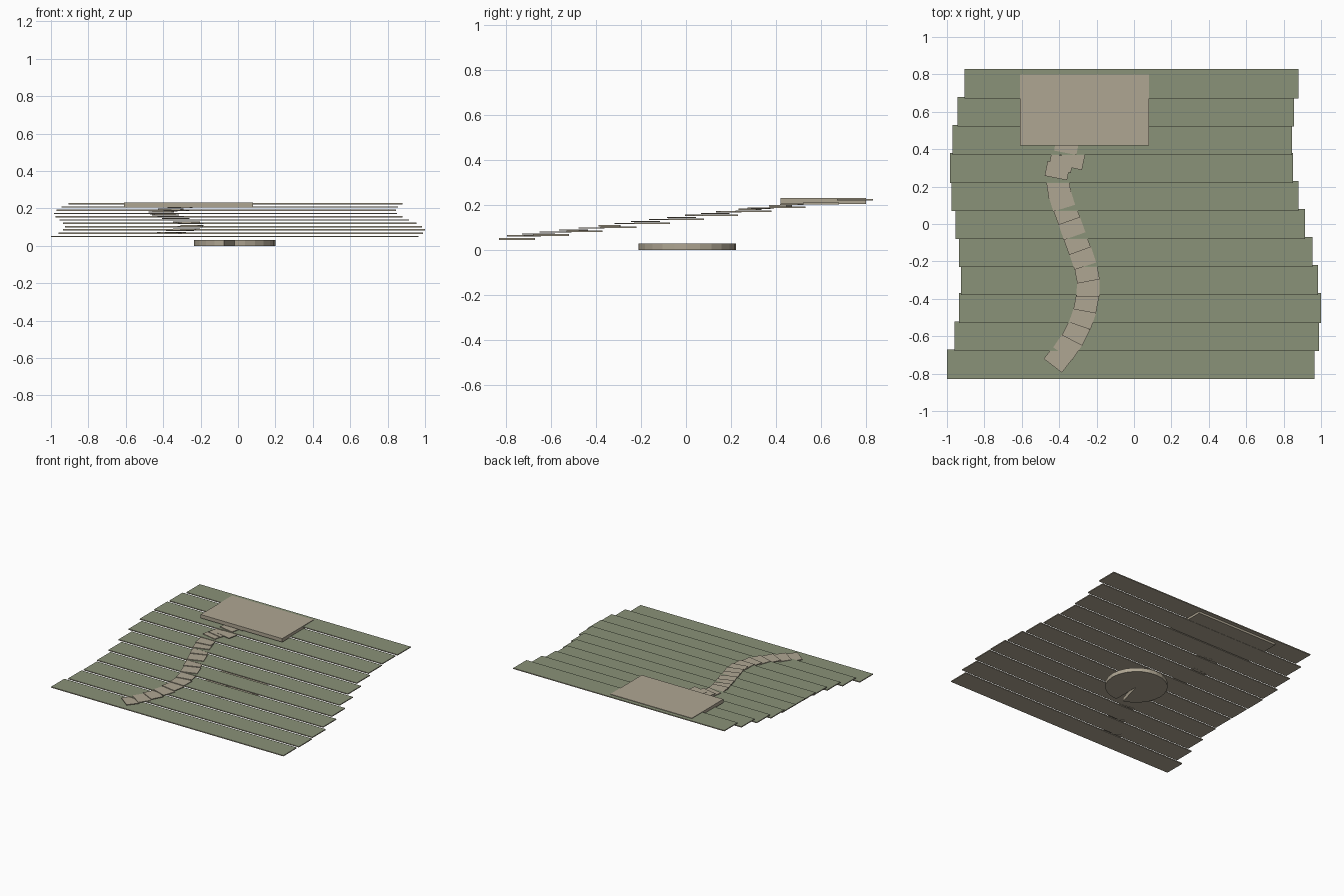
import bpy, bmesh, math
from mathutils import Matrix, Vector

cube = bpy.data.objects.get("Cube")
if cube:
    bpy.data.objects.remove(cube, do_unlink=True)


def material(name, rgb):
    mat = bpy.data.materials.new(name)
    mat.use_nodes = True
    mat.diffuse_color = (*rgb, 1)
    mat.node_tree.nodes["Principled BSDF"].inputs["Base Color"].default_value = (*rgb, 1)
    return mat


STONE = material("warm_stone", (0.43, 0.38, 0.29))
GRASS = material("sage_grass", (0.254, 0.287, 0.188))


def finish(name, bm, grass_top=False):
    bmesh.ops.recalc_face_normals(bm, faces=bm.faces)
    for face in bm.faces:
        face.material_index = int(grass_top and face.normal.z > 0.5)
    mesh = bpy.data.meshes.new(name)
    bm.to_mesh(mesh)
    bm.free()
    mesh.materials.append(STONE)
    mesh.materials.append(GRASS)
    obj = bpy.data.objects.new(name, mesh)
    bpy.context.collection.objects.link(obj)
    return obj


def box(name, center, size, angle=0, grass_top=False):
    bm = bmesh.new()
    place = Matrix.Translation(center) @ Matrix.Rotation(angle, 4, "Z") @ Matrix.Diagonal((*size, 1))
    bmesh.ops.create_cube(bm, size=1, matrix=place)
    return finish(name, bm, grass_top)


def slope(y):
    return 0.05 + (y + 0.75) * 0.1167


# Hillside: overlapping terraces climbing to the back
lefts = [-1, -.96, -.935, -.925, -.935, -.955, -.975, -.985, -.97, -.945, -.905]
rights = [.965, .99, 1, .985, .955, .915, .88, .85, .845, .855, .88]
for i, (left, right) in enumerate(zip(lefts, rights)):
    y = -0.75 + 0.15 * i
    box(f"terrace_{i + 1}", ((left + right) / 2, y, slope(y)),
        (right - left, 0.16, 0.007), grass_top=True)

# Platform near the top of the slope
box("platform", (-0.265, 0.61, 0.219), (0.69, 0.38, 0.027))

# Winding path of thin slabs, each turned along the route
route = [Vector(p) for p in (
    (-.405, -.72), (-.355, -.655), (-.31, -.58), (-.275, -.5), (-.255, -.42),
    (-.245, -.34), (-.252, -.26), (-.275, -.18), (-.305, -.1), (-.333, -.02),
    (-.362, .06), (-.387, .13), (-.402, .19), (-.41, .285), (-.39, .325),
    (-.33, .34), (-.36, .42), (-.31, .47))]
for i, p in enumerate(route):
    along = route[min(i + 1, len(route) - 1)] - route[max(i - 1, 0)]
    heading = math.atan2(along.y, along.x) - math.pi / 2
    if i > 12:
        heading = -0.2
    box(f"path_slab_{i + 1}", (p.x, p.y, slope(p.y) + 0.011),
        (0.122, 0.095 if i < 13 else 0.08, 0.005), heading)

# Round base under the slope, with one narrow wedge left open
bm = bmesh.new()
rim = [bm.verts.new((0.217 * math.cos(a), 0.217 * math.sin(a), 0))
       for a in (math.radians(15 * k - 90) for k in range(24))]
hub = bm.verts.new((0, 0, 0))
wedges = [bm.faces.new((hub, a, b)) for a, b in zip(rim, rim[1:])]
extruded = bmesh.ops.extrude_face_region(bm, geom=wedges)["geom"]
bmesh.ops.translate(bm, vec=(0, 0, 0.03),
                    verts=[g for g in extruded if isinstance(g, bmesh.types.BMVert)])
base = finish("round_base", bm)
base.location = (-0.0175, 0.005, 0)
